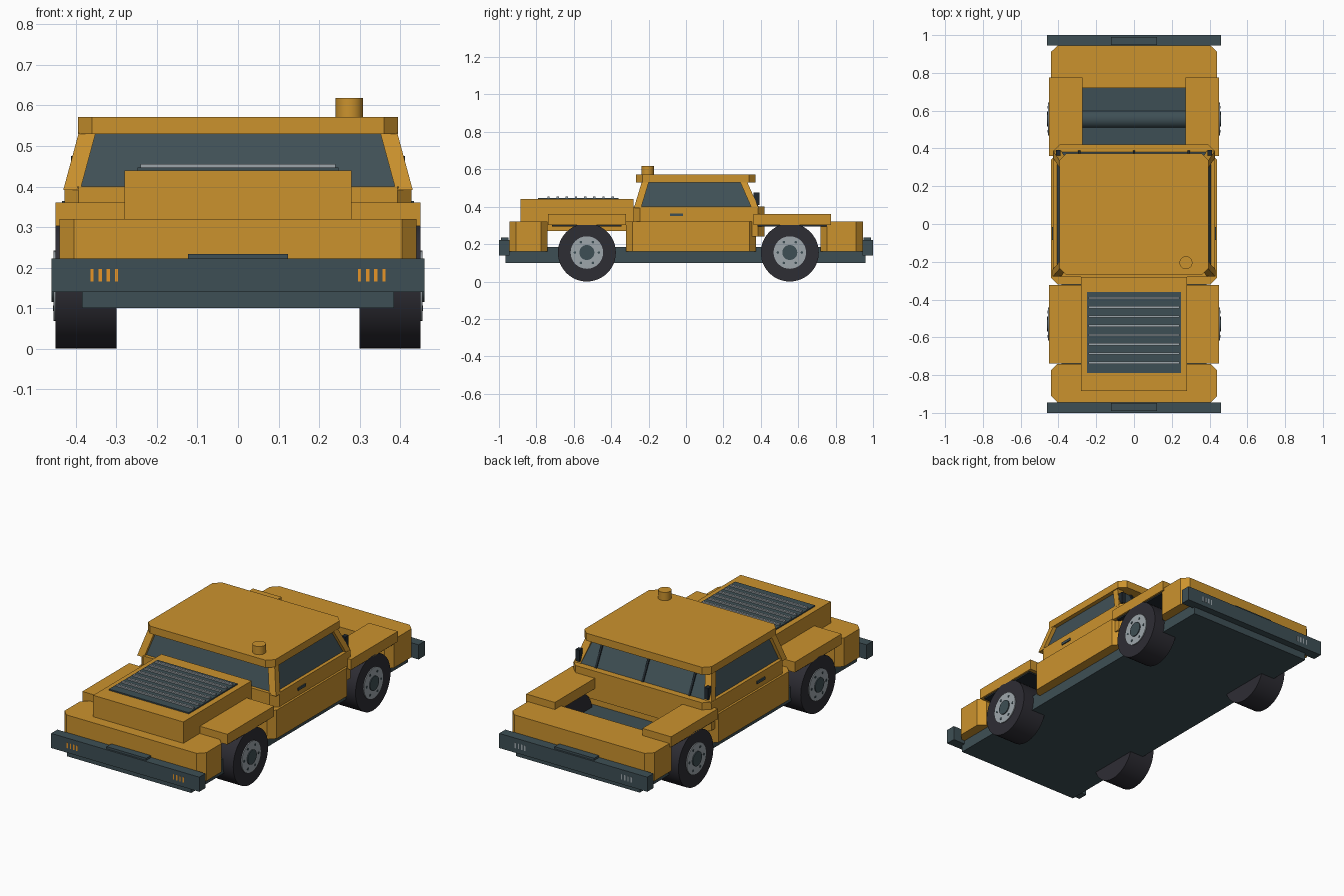
import bpy, bmesh, math
from mathutils import Matrix, Vector

cube = bpy.data.objects.get("Cube")
if cube:
    bpy.data.objects.remove(cube, do_unlink=True)


def material(name, r, g, b):
    m = bpy.data.materials.new(name)
    m.use_nodes = True
    m.diffuse_color = (r, g, b, 1)
    bsdf = m.node_tree.nodes["Principled BSDF"]
    bsdf.inputs["Base Color"].default_value = (r, g, b, 1)
    bsdf.inputs["Roughness"].default_value = 0.7
    return m


GOLD = material("mustard paint", 0.6, 0.29, 0.027)
SLATE = material("slate grey", 0.048, 0.078, 0.09)
GLASS = material("tinted glass", 0.052, 0.082, 0.095)
RUBBER = material("tyre rubber", 0.027, 0.026, 0.034)
STEEL = material("light steel", 0.34, 0.38, 0.41)
BLACK = material("dark trim", 0.015, 0.022, 0.028)
AMBER = material("amber lamp", 0.8, 0.3, 0.02)


def finish(name, bm, mat):
    bmesh.ops.recalc_face_normals(bm, faces=bm.faces)
    mesh = bpy.data.meshes.new(name)
    bm.to_mesh(mesh)
    bm.free()
    mesh.materials.append(mat)
    ob = bpy.data.objects.new(name, mesh)
    bpy.context.collection.objects.link(ob)
    return ob


def loft(name, lower, upper, z0, z1, mat):
    """Solid between two outlines at two heights."""
    bm = bmesh.new()
    a = [bm.verts.new((x, y, z0)) for x, y in lower]
    b = [bm.verts.new((x, y, z1)) for x, y in upper]
    bm.faces.new(a)
    bm.faces.new(b)
    for i in range(len(a)):
        j = (i + 1) % len(a)
        bm.faces.new((a[i], a[j], b[j], b[i]))
    return finish(name, bm, mat)


def rect(x0, x1, y0, y1, c=0):
    """Rectangle outline, with cut corners when c is given."""
    if not c:
        return [(x0, y0), (x1, y0), (x1, y1), (x0, y1)]
    return [(x0 + c, y0), (x1 - c, y0), (x1, y0 + c), (x1, y1 - c),
            (x1 - c, y1), (x0 + c, y1), (x0, y1 - c), (x0, y0 + c)]


def box(name, xs, ys, zs, mat, c=0):
    outline = rect(*xs, *ys, c)
    return loft(name, outline, outline, *zs, mat)


def span(mid, half):
    return (mid - half, mid + half)


def side(s, a, b):
    return tuple(sorted((s * a, s * b)))


def smooth(ob):
    bpy.ops.object.select_all(action="DESELECT")
    ob.select_set(True)
    bpy.context.view_layer.objects.active = ob
    bpy.ops.object.shade_smooth_by_angle(angle=math.radians(35))


def cylinder(name, centre, radius, depth, mat, along_x=True, sides=32):
    bm = bmesh.new()
    turn = Matrix.Rotation(math.pi / 2, 4, "Y") if along_x else Matrix()
    bmesh.ops.create_cone(bm, cap_ends=True, segments=sides, radius1=radius,
                          radius2=radius, depth=depth,
                          matrix=Matrix.Translation(Vector(centre)) @ turn)
    ob = finish(name, bm, mat)
    smooth(ob)
    return ob


# Chassis and lower body blocks
box("chassis", (-.385, .385), (-.965, .96), (.10, .185), SLATE)
box("front_body", (-.44, .44), (-.945, -.74), (.16, .32), GOLD, .035)
box("rear_body", (-.44, .44), (.72, .945), (.16, .32), GOLD, .035)
box("cabin_sill", (-.44, .44), (-.32, .375), (.16, .32), GOLD, .035)
box("cabin_waist", (-.428, .428), (-.28, .42), (.24, .40), GOLD, .035)

# Bonnet with slatted vent
box("bonnet", (-.28, .28), (-.885, -.28), (.27, .44), GOLD)
box("vent_panel", (-.248, .248), (-.79, -.36), (.435, .447), SLATE)
for i in range(8):
    box("vent_slat", (-.24, .24), span(-.735 + i * .049, .006), (.445, .455), STEEL)

# Cabin glass, roof and chimney
loft("cabin_glass", rect(-.41, .41, -.262, .385), rect(-.368, .368, -.215, .31),
     .395, .54, GLASS)
box("roof", (-.395, .395), (-.268, .372), (.53, .572), GOLD, .035)
cylinder("chimney", (.275, -.205, .59), .034, .056, GOLD, along_x=False)

# Rear window bars, following the slope of the glass
for x in (-.29, 0, .29):
    loft("rear_window_bar", rect(*span(x, .006), .375, .391),
         rect(*span(x, .006), .305, .321), .395, .535, BLACK)

for s in (-1, 1):
    # Leaning corner pillars: foot and head positions
    for label, foot, head in (("front", (.41, -.26), (.37, -.215)),
                              ("rear", (.408, .37), (.366, .305))):
        loft(label + "_pillar",
             rect(*span(s * foot[0], .021), *span(foot[1], .019)),
             rect(*span(s * head[0], .021), *span(head[1], .019)), .392, .54, GOLD)

    # Rear corner lamps and door handles
    box("rear_corner_lamp", side(s, .388, .412), (.362, .392), (.41, .475), BLACK)
    box("door_handle", side(s, .42, .434), (-.085, -.015), (.35, .364), SLATE)

    # Fenders with dark liners
    for label, inner, y0, y1 in (("front", .275, -.738, -.322),
                                 ("rear", .272, .36, .775)):
        box(label + "_fender", side(s, inner, .45), (y0, y1), (.302, .36), GOLD)
        box(label + "_fender_liner", side(s, inner + .02, .44),
            (y0 + .022, y1 - .022), (.293, .303), BLACK)

    # Wheels
    for label, y in (("front", -.53), ("rear", .555)):
        z = .155
        cylinder(label + "_tyre", (s * .375, y, z), .155, .15, RUBBER, sides=48)
        cylinder(label + "_rim", (s * .44, y, z), .087, .03, STEEL)
        cylinder(label + "_hub", (s * .445, y, z), .04, .03, SLATE)
        for k in range(6):
            a = k * math.tau / 6
            cylinder(label + "_wheel_bolt",
                     (s * .454, y + .064 * math.cos(a), z + .064 * math.sin(a)),
                     .007, .006, SLATE, sides=8)

# Axles
for label, y in (("front", -.53), ("rear", .555)):
    cylinder(label + "_axle", (0, y, .16), .05, .7, SLATE)

# Bumpers with step plates and barred lamps
for label, s, lamp in (("front", -1, AMBER), ("rear", 1, STEEL)):
    box(label + "_bumper", (-.46, .46), side(s, .945, 1), (.14, .222), SLATE)
    box(label + "_step_plate", (-.123, .123), side(s, .948, .99), (.22, .234), SLATE)
    for x in (-.33, .33):
        for i in range(4):
            box(label + "_lamp_bar", span(x - .03 + i * .02, .004),
                side(s, .995, 1.0008), (.166, .196), lamp)
